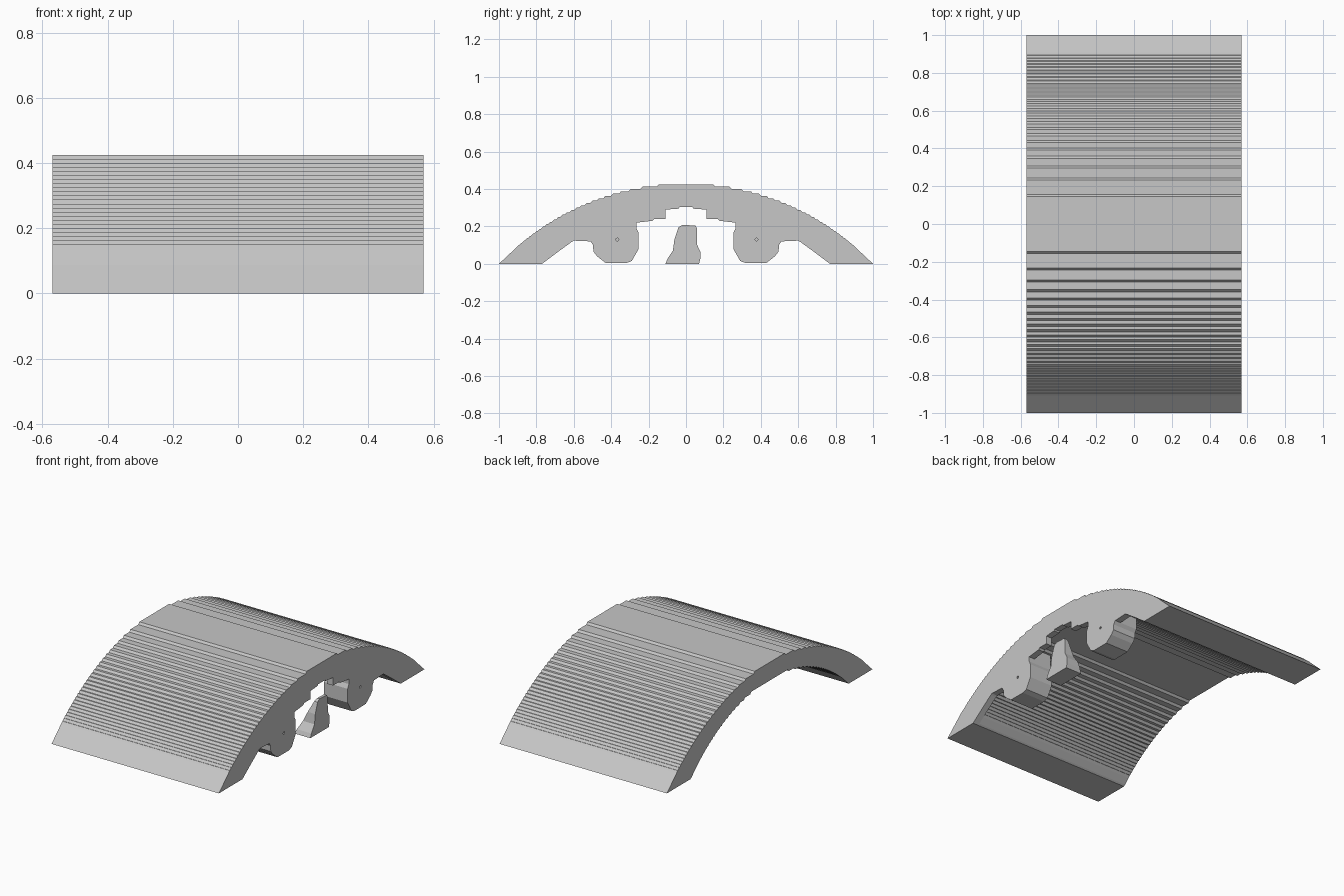
import bpy, bmesh, math

old = bpy.data.objects.get("Cube")
if old:
    bpy.data.objects.remove(old, do_unlink=True)

HALF = 0.57      # half length of the vault along x
RIB = 0.04       # depth of the shaped end rib
LUG = 0.16       # depth of the round lugs
STEP = 0.0125    # height of one terrace

grey = bpy.data.materials.new("plain grey")
grey.use_nodes = True
grey.diffuse_color = (0.57, 0.57, 0.57, 1)
grey.node_tree.nodes["Principled BSDF"].inputs["Base Color"].default_value = (0.57, 0.57, 0.57, 1)


def extrude(name, profile, x0, x1):
    """Solid from a (y, z) profile, running from x0 to x1."""
    bm = bmesh.new()
    face = bm.faces.new([bm.verts.new((x0, y, z)) for y, z in profile])
    ext = bmesh.ops.extrude_face_region(bm, geom=[face])
    moved = [v for v in ext["geom"] if isinstance(v, bmesh.types.BMVert)]
    bmesh.ops.translate(bm, verts=moved, vec=(x1 - x0, 0, 0))
    bmesh.ops.recalc_face_normals(bm, faces=bm.faces)
    mesh = bpy.data.meshes.new(name)
    bm.to_mesh(mesh)
    bm.free()
    mesh.materials.append(grey)
    obj = bpy.data.objects.new(name, mesh)
    bpy.context.collection.objects.link(obj)
    return obj


def mirrored(half):
    """Complete a profile given from -y to the middle."""
    return half + [(-y, z) for y, z in reversed(half)]


def terraces(span, rise, first, last):
    """Half of an arc as level treads joined by 45 degree risers."""
    radius = (span ** 2 + rise ** 2) / (2 * rise)
    centre = rise - radius
    pts = [(-span, 0)]
    for k in range(first, last):
        y = math.sqrt(radius ** 2 - ((k + 0.5) * STEP - centre) ** 2)
        pts += [(-y - STEP * 0.48, k * STEP), (-y + STEP * 0.48, (k + 1) * STEP)]
    return pts


# Vault with the shaped rib profile along its whole length
lobe = [(-0.51, 0.12), (-0.497, 0.1), (-0.495, 0.065), (-0.475, 0.04), (-0.43, 0.005),
        (-0.32, 0.004), (-0.29, 0.015), (-0.253, 0.08), (-0.253, 0.165),
        (-0.265, 0.19), (-0.265, 0.22)]
foot_edge = [(-0.77, 0), (-0.69, 0.06), (-0.61, 0.118), (-0.6, 0.124)]
crown_edge = [(-0.18, 0.23), (-0.17, 0.24), (-0.11, 0.24), (-0.11, 0.29),
              (-0.04, 0.295), (-0.035, 0.303)]
rib_edge = mirrored(foot_edge + lobe + crown_edge)
outer = mirrored(terraces(1.0, 0.427, 7, 34))
vault = extrude("vault", outer + rib_edge[::-1], -HALF, HALF)

# Hollow out everything behind the rib, and bore the two axle holes
hollow = mirrored(terraces(0.768, 0.322, 3, 25))
hollow = [(-0.768, -0.1)] + hollow + [(0.768, -0.1)]
cutters = [extrude("hollow_cutter", hollow, -HALF - 0.1, HALF - RIB)]
for y in (-0.367, 0.377):
    ring = [(y + 0.008 * math.cos(k * math.pi / 4),
             0.13 + 0.008 * math.sin(k * math.pi / 4)) for k in range(8)]
    cutters.append(extrude("axle_hole_cutter", ring, HALF - 0.03, HALF + 0.05))

for cutter in cutters:
    cutter.hide_render = True
    mod = vault.modifiers.new("cut", 'BOOLEAN')
    mod.operation = 'DIFFERENCE'
    mod.solver = 'EXACT'
    mod.object = cutter
bpy.context.view_layer.update()
evaluated = vault.evaluated_get(bpy.context.evaluated_depsgraph_get())
result = bpy.data.meshes.new_from_object(evaluated)
vault.modifiers.clear()
vault.data = result
for cutter in cutters:
    bpy.data.objects.remove(cutter, do_unlink=True)

# Round lugs carry the lobes further back, up into the vault
lug = lobe + [(-0.265, 0.3), (-0.51, 0.22)]
for name, side in (("front_lug", 1), ("back_lug", -1)):
    extrude(name, [(side * y, z) for y, z in lug], HALF - LUG, HALF - RIB)

# Free-standing wedge between the lugs, its inner side sloping to the top
wedge = [(-0.11, 0), (-0.1, 0.025), (-0.07, 0.07), (-0.062, 0.13), (-0.04, 0.195),
         (-0.02, 0.208), (0.05, 0.205), (0.058, 0.19), (0.06, 0.1),
         (0.077, 0.065), (0.077, 0.03), (0.07, 0)]
block = extrude("centre_wedge", wedge, HALF - 0.11, HALF)
for v in block.data.vertices:
    if v.co.x < HALF - 0.05:
        v.co.x += 0.45 * v.co.z
